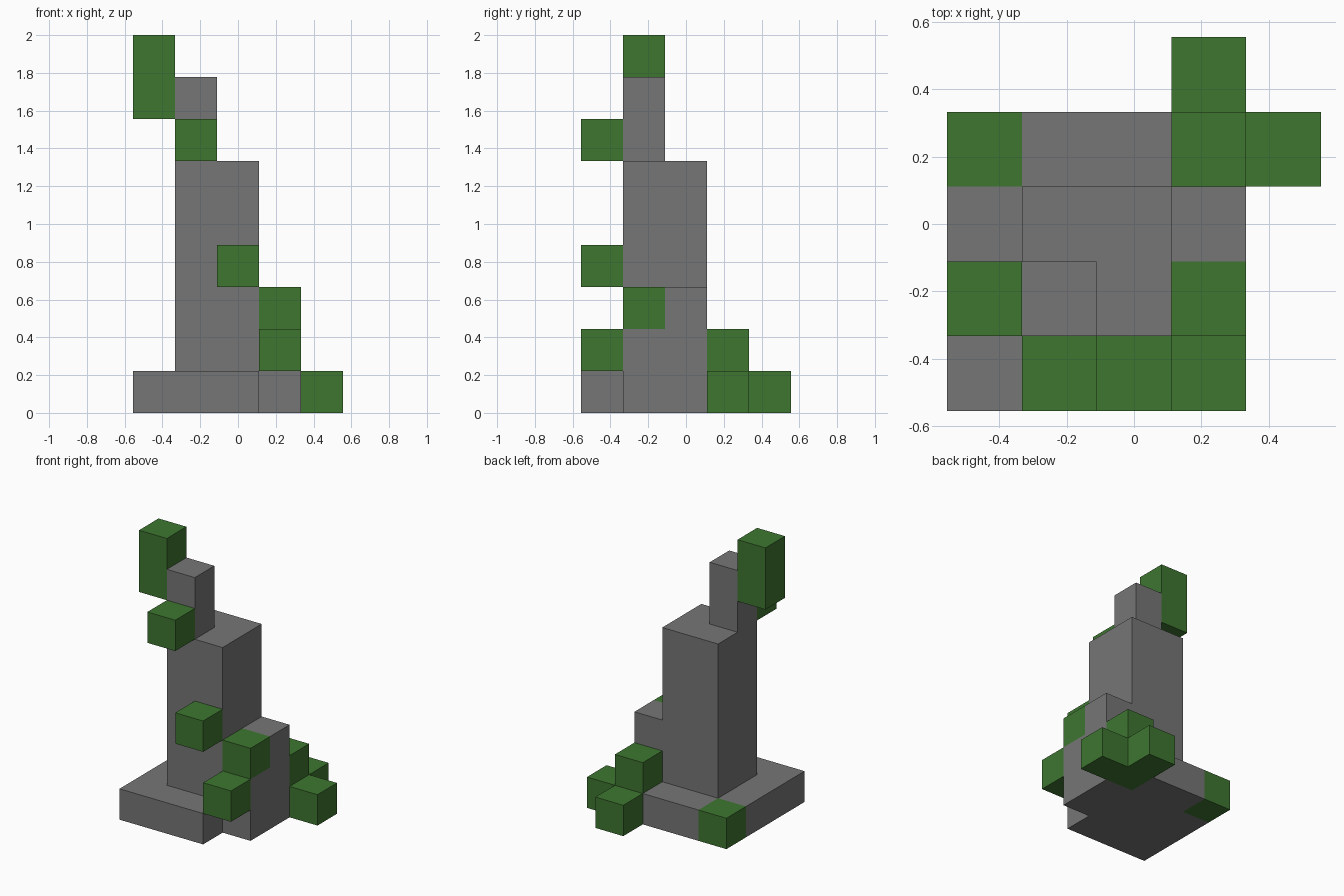
import bpy
import bmesh
from itertools import product
from mathutils import Vector

cube = bpy.data.objects.get("Cube")
if cube:
    bpy.data.objects.remove(cube, do_unlink=True)

CELL = 2 / 9                                # edge of one block
ORIGIN = Vector((-2.5, -2.5, 0)) * CELL     # corner of block (0, 0, 0)


def make_material(name, rgb):
    mat = bpy.data.materials.new(name)
    mat.use_nodes = True
    colour = (*rgb, 1)
    mat.diffuse_color = colour
    mat.node_tree.nodes["Principled BSDF"].inputs["Base Color"].default_value = colour
    return mat


stone = make_material("stone grey", (0.18, 0.18, 0.18))
moss = make_material("moss green", (0.048, 0.18, 0.03))


def box(first, last=None):
    """All block positions from first to last, inclusive."""
    last = last or first
    return set(product(*(range(a, b + 1) for a, b in zip(first, last))))


front_corner, back_corner = box((3, 0, 0)), box((0, 3, 0))
clump = box((3, 3, 0), (3, 3, 1)) | box((4, 3, 0)) | box((3, 4, 0))

parts = {
    # stone ruin
    "base_slab": (stone, box((0, 0, 0), (3, 3, 0)) - front_corner - back_corner - clump),
    "tower": (stone, box((1, 1, 1), (2, 2, 5))),
    "spire": (stone, box((1, 1, 6), (1, 1, 7))),
    "side_buttress": (stone, box((3, 1, 1), (3, 2, 1)) | box((3, 2, 2))),
    # moss growing over it
    "base_corner_moss": (moss, back_corner),
    "corner_moss_clump": (moss, clump),
    "front_moss_low": (moss, box((3, 0, 1))),
    "buttress_moss": (moss, box((3, 1, 2))),
    "front_moss_middle": (moss, box((2, 0, 3))),
    "front_moss_high": (moss, box((1, 0, 6))),
    "spire_moss": (moss, box((0, 1, 7), (0, 1, 8))),
}
occupied = set().union(*(cells for _, cells in parts.values()))


def build_part(name, mat, cells):
    """Skin the blocks of a part, leaving out faces buried against other blocks."""
    bm = bmesh.new()
    for cell in sorted(cells):
        for axis, side in product(range(3), (0, 1)):
            neighbour = list(cell)
            neighbour[axis] += 2 * side - 1
            if tuple(neighbour) in occupied:
                continue
            u, v = (axis + 1) % 3, (axis + 2) % 3
            corners = []
            for du, dv in ((0, 0), (1, 0), (1, 1), (0, 1)):
                p = Vector(cell)
                p[axis] += side
                p[u] += du
                p[v] += dv
                corners.append(bm.verts.new(ORIGIN + p * CELL))
            bm.faces.new(corners if side else corners[::-1])
    bmesh.ops.remove_doubles(bm, verts=bm.verts[:], dist=CELL / 100)
    bmesh.ops.dissolve_limit(bm, angle_limit=0.01, verts=bm.verts[:], edges=bm.edges[:])
    mesh = bpy.data.meshes.new(name)
    bm.to_mesh(mesh)
    bm.free()
    mesh.materials.append(mat)
    bpy.context.scene.collection.objects.link(bpy.data.objects.new(name, mesh))


for part_name, (part_mat, part_cells) in parts.items():
    build_part(part_name, part_mat, part_cells)
